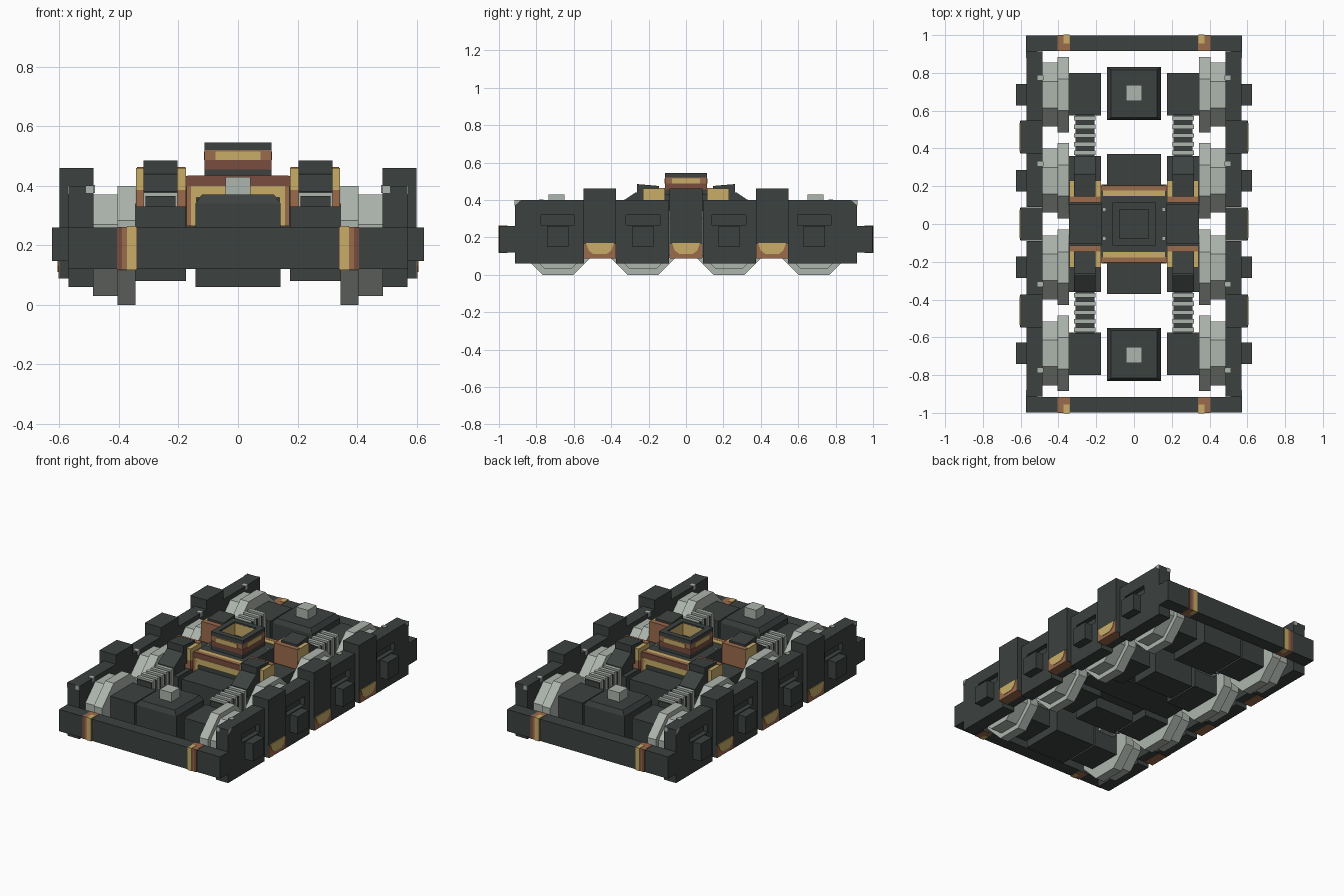
import bpy, bmesh, math

if "Cube" in bpy.data.objects:
    bpy.data.objects.remove(bpy.data.objects["Cube"])


def material(name, rgb):
    m = bpy.data.materials.new(name)
    m.use_nodes = True
    m.diffuse_color = (*rgb, 1)
    m.node_tree.nodes["Principled BSDF"].inputs["Base Color"].default_value = (*rgb, 1)
    return m


DARK = material("dark steel", (0.045, 0.054, 0.052))
LIGHT = material("light steel", (0.42, 0.46, 0.42))
YELLOW = material("brass yellow", (0.58, 0.42, 0.14))
COPPER = material("copper", (0.33, 0.145, 0.075))
BROWN = material("rust brown", (0.19, 0.075, 0.048))


def prism(name, outline, axis, lo, hi, mat):
    """Extrude an outline along an axis; points are (y,z) for x, (x,z) for y, (x,y) for z."""
    bm = bmesh.new()

    def place(p, d):
        return {"x": (d, *p), "y": (p[0], d, p[1]), "z": (*p, d)}[axis]

    face = bm.faces.new([bm.verts.new(place(p, lo)) for p in outline])
    top = bmesh.ops.extrude_face_region(bm, geom=[face])["geom"]
    for v in (g for g in top if isinstance(g, bmesh.types.BMVert)):
        v.co["xyz".index(axis)] = hi
    bmesh.ops.recalc_face_normals(bm, faces=bm.faces)
    mesh = bpy.data.meshes.new(name)
    bm.to_mesh(mesh)
    bm.free()
    mesh.materials.append(mat)
    ob = bpy.data.objects.new(name, mesh)
    bpy.context.collection.objects.link(ob)
    return ob


def box(name, x, y, z, mat):
    rect = [(x[0], y[0]), (x[1], y[0]), (x[1], y[1]), (x[0], y[1])]
    return prism(name, rect, "z", z[0], z[1], mat)


def flip(r, s):
    return tuple(sorted((r[0] * s, r[1] * s)))


def octagon(cy, cz, apothem):
    r = apothem / math.cos(math.pi / 8)
    return [(cy + r * math.cos((k + 0.5) * math.pi / 4),
             cz + r * math.sin((k + 0.5) * math.pi / 4)) for k in range(8)]


def around(c, h):
    return (c - h, c + h)


SIDES = ((1, "left"), (-1, "right"))
ENDS = ((1, "rear"), (-1, "front"))
AXLES = (-0.685, -0.23, 0.23, 0.685)

for sx, side in SIDES:
    def sbox(name, x, y, z, mat):
        return box(f"{side}_{name}", flip(x, sx), y, z, mat)

    # Side frame sections, each with a T-shaped axle guide
    spans = ((-0.915, -0.545), (-0.375, -0.09), (0.09, 0.375), (0.545, 0.915))
    for i, (span, cy) in enumerate(zip(spans, AXLES)):
        frame = sbox(f"frame_section_{i}", (0.485, 0.57), span, (0.06, 0.40), DARK)
        cut = sbox(f"guide_cutter_{i}", (0.54, 0.62), around(cy, 0.09), (0.265, 0.32), DARK)
        cut.hide_render = True
        cut.hide_set(True)
        mod = frame.modifiers.new("guide slot", "BOOLEAN")
        mod.operation, mod.object, mod.solver = "DIFFERENCE", cut, "EXACT"
        sbox(f"axle_box_{i}", (0.56, 0.625), around(cy, 0.057), (0.148, 0.26), DARK)

        # Octagonal wheels: narrow tread and larger inner flange
        for part, x, r in (("tread", (0.405, 0.487), 0.17), ("flange", (0.345, 0.405), 0.20)):
            lo, hi = flip(x, sx)
            prism(f"{side}_wheel_{part}_{i}", octagon(cy, 0.2, r), "x", lo, hi, LIGHT)
        sbox(f"frame_rivet_{i}", (0.48, 0.51), around(cy + math.copysign(0.09, cy), 0.012),
             (0.375, 0.403), LIGHT)

    # Raised frame blocks with a worn patch near the foot
    for i, cy in enumerate((-0.46, 0, 0.46)):
        sbox(f"frame_block_{i}", (0.485, 0.60), around(cy, 0.087), (0.09, 0.46), DARK)
        sbox(f"block_foot_{i}", (0.54, 0.603), around(cy, 0.085), (0.088, 0.165), COPPER)
        patch = [(cy - 0.075, 0.17), (cy - 0.06, 0.13), (cy - 0.035, 0.11),
                 (cy + 0.035, 0.11), (cy + 0.06, 0.13), (cy + 0.075, 0.17)]
        lo, hi = flip((0.60, 0.606), sx)
        prism(f"{side}_block_patch_{i}", patch, "x", lo, hi, YELLOW)

    for sy, end in ENDS:
        def qbox(name, x, y, z, mat):
            return box(f"{end}_{side}_{name}", flip(x, sx), flip(y, sy), z, mat)

        # Bright corner plates at the frame ends
        lo, hi = flip((0.569, 0.573), sx)
        tri = [(0.88 * sy, 0.401), (0.916 * sy, 0.401), (0.916 * sy, 0.37)]
        prism(f"{end}_{side}_corner_plate", tri, "x", lo, hi, LIGHT)
        qbox("end_plate", (0.485, 0.51), (0.914, 0.918), (0.375, 0.401), LIGHT)

        # Coloured collars round the end beam
        qbox("collar", (0.34, 0.405), (0.916, 1.0), (0.118, 0.262), COPPER)
        qbox("collar_stripe", (0.342, 0.373), (0.955, 1.002), (0.117, 0.264), YELLOW)
        qbox("collar_edge", (0.39, 0.406), (0.925, 1.001), (0.119, 0.261), BROWN)

        # Motor housing and ribbed bellows
        qbox("motor", (0.175, 0.345), (0.575, 0.80), (0.08, 0.33), DARK)
        qbox("bellows_core", (0.21, 0.31), (0.34, 0.58), (0.20, 0.365), DARK)
        for k in range(5):
            y = 0.365 + k * 0.046
            qbox(f"bellows_rib_{k}", (0.203, 0.317), (y, y + 0.023), (0.19, 0.378), LIGHT)

        # Damper: lower box, coloured bracket, tilted cap and sloped cover
        qbox("damper_base", (0.175, 0.345), (0.10, 0.36), (0.08, 0.33), DARK)
        qbox("bracket_lower", (0.175, 0.342), (0.115, 0.23), (0.33, 0.385), COPPER)
        qbox("bracket_upper", (0.175, 0.342), (0.115, 0.23), (0.385, 0.46), YELLOW)
        qbox("bracket_edge", (0.177, 0.34), (0.113, 0.145), (0.385, 0.463), COPPER)
        lo, hi = flip((0.203, 0.317), sx)
        cap = [(0.14, 0.36), (0.26, 0.36), (0.262, 0.485), (0.145, 0.475)]
        prism(f"{end}_{side}_damper_cap", [(y * sy, z) for y, z in cap], "x", lo, hi, DARK)
        cover = [(0.25, 0.33), (0.36, 0.33), (0.36, 0.38), (0.33, 0.40), (0.27, 0.44), (0.25, 0.44)]
        prism(f"{end}_{side}_damper_cover", [(y * sy, z) for y, z in cover], "x", lo, hi, DARK)

        # Bolts and coloured uprights on the centre housing
        qbox("bolt", (0.15, 0.165), (0.07, 0.085), (0.43, 0.434), LIGHT)
        qbox("upright_outer", (0.158, 0.173), (0.195, 0.208), (0.265, 0.40), COPPER)
        qbox("upright_inner", (0.14, 0.158), (0.195, 0.208), (0.265, 0.38), YELLOW)

for sy, end in ENDS:
    def ebox(name, x, y, z, mat):
        return box(f"{end}_{name}", (-x, x), flip(y, sy), z, mat)

    # End beam
    ebox("end_beam", 0.572, (0.915, 0.998), (0.12, 0.26), DARK)

    # Gearbox with tapered lid and grey cap
    ebox("gearbox", 0.143, (0.55, 0.83), (0.06, 0.34), DARK)
    lid = ebox("gearbox_lid", 0.143, (0.55, 0.83), (0.34, 0.37), DARK)
    for v in lid.data.vertices:
        if v.co.z > 0.35:
            v.co.x *= 0.85
            v.co.y = sy * 0.69 + (v.co.y - sy * 0.69) * 0.9
    ebox("gearbox_cap", 0.042, (0.65, 0.735), (0.36, 0.43), LIGHT)
    ebox("inner_gearbox", 0.143, (0.18, 0.37), (0.06, 0.33), DARK)

    # Coloured bands along the edge of the centre housing
    ebox("band_rim", 0.175, (0.175, 0.205), (0.40, 0.432), BROWN)
    ebox("band_rim_top", 0.17, (0.178, 0.203), (0.432, 0.435), COPPER)
    ebox("band_top", 0.165, (0.147, 0.178), (0.428, 0.434), YELLOW)
    ebox("band_face", 0.172, (0.195, 0.207), (0.36, 0.40), YELLOW)

# Centre cross member and housing
box("cross_member", (-0.345, 0.345), (-0.105, 0.105), (0.12, 0.34), DARK)
box("centre_housing", (-0.175, 0.175), (-0.20, 0.20), (0.13, 0.43), DARK)

# Pivot socket: plinth and square ring with an open middle
box("pivot_plinth", (-0.112, 0.112), (-0.112, 0.112), (0.43, 0.46), DARK)
for s, tag in ((1, "plus"), (-1, "minus")):
    for axis in "xy":
        def wall(name, a, b, z, mat):
            x, y = (flip(a, s), (-b, b)) if axis == "x" else ((-b, b), flip(a, s))
            box(f"pivot_{name}_{axis}_{tag}", x, y, z, mat)

        wall("wall", (0.08, 0.112), 0.112, (0.46, 0.52), COPPER)
        wall("wall_foot", (0.10, 0.113), 0.113, (0.455, 0.487), BROWN)
        wall("wall_stripe", (0.10, 0.115), 0.075, (0.487, 0.515), YELLOW)
        wall("lining", (0.077, 0.081), 0.08, (0.46, 0.535), YELLOW)
        wall("rim", (0.078, 0.113), 0.113, (0.52, 0.545), DARK)
